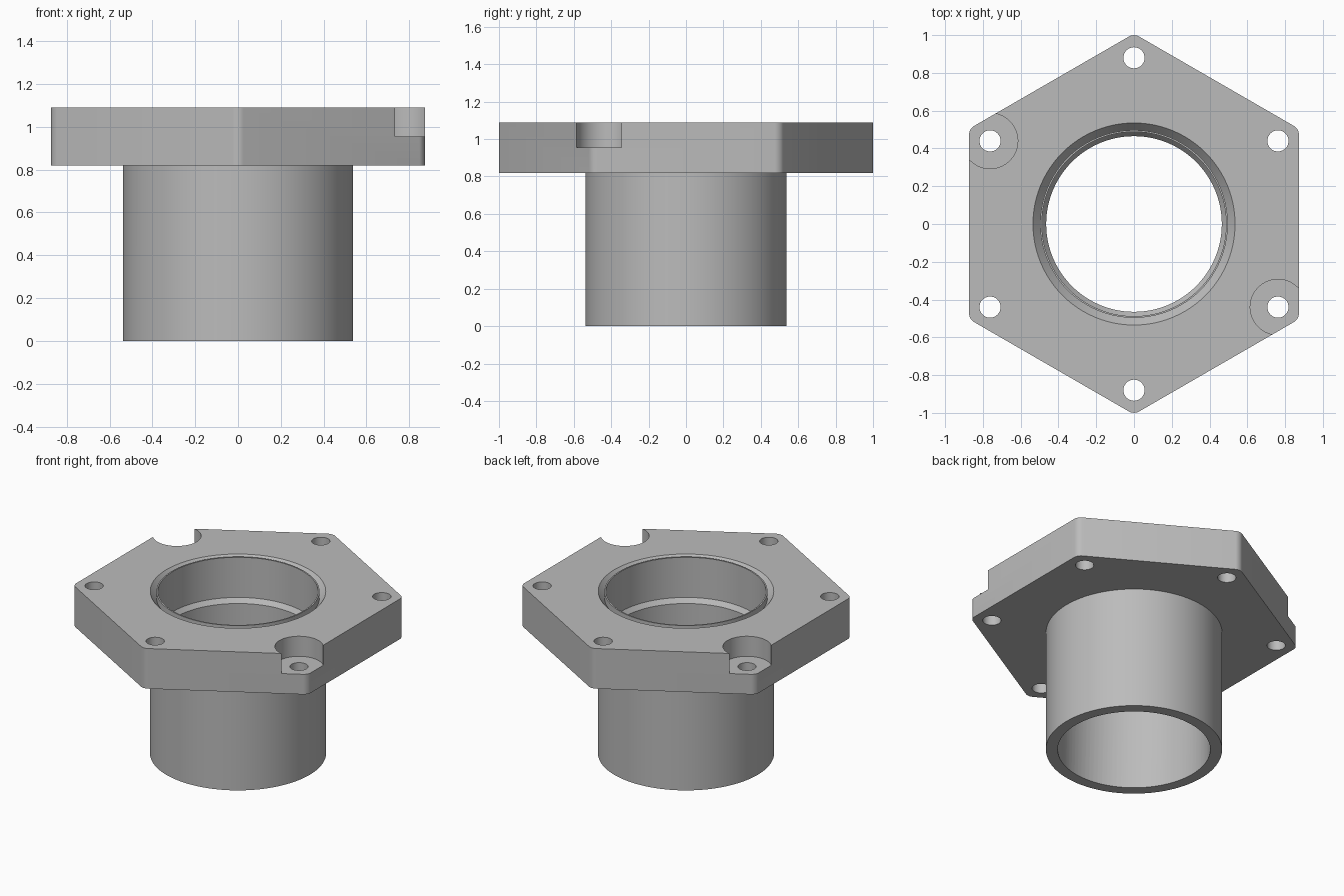
import bpy
import bmesh
from math import pi, sin, cos

cube = bpy.data.objects.get("Cube")
if cube:
    bpy.data.objects.remove(cube, do_unlink=True)

TOP, FLANGE_BASE = 1.09, 0.82
TUBE_R = 0.537

metal = bpy.data.materials.new("plain_grey_metal")
metal.use_nodes = True
grey = (0.5, 0.5, 0.5, 1)
metal.diffuse_color = grey
metal.node_tree.nodes["Principled BSDF"].inputs["Base Color"].default_value = grey


def to_object(bm, name):
    bmesh.ops.recalc_face_normals(bm, faces=bm.faces)
    mesh = bpy.data.meshes.new(name)
    bm.to_mesh(mesh)
    bm.free()
    mesh.materials.append(metal)
    obj = bpy.data.objects.new(name, mesh)
    bpy.context.collection.objects.link(obj)
    return obj


def lathe(name, profile, steps=96, centre=(0, 0)):
    """Spin a closed (radius, height) profile around a vertical axis."""
    bm = bmesh.new()
    ring = [bm.verts.new((r, 0, z)) for r, z in profile]
    edges = [bm.edges.new((a, b)) for a, b in zip(ring, ring[1:] + ring[:1])]
    bmesh.ops.spin(bm, geom=ring + edges, cent=(0, 0, 0), axis=(0, 0, 1),
                   angle=2 * pi, steps=steps, use_merge=True)
    bmesh.ops.remove_doubles(bm, verts=bm.verts, dist=1e-5)
    bmesh.ops.translate(bm, verts=bm.verts, vec=(*centre, 0))
    return to_object(bm, name)


def rod(name, radius, z0, z1, steps=96, centre=(0, 0)):
    return lathe(name, [(0, z0), (radius, z0), (radius, z1), (0, z1)], steps, centre)


def combine(target, tool, operation):
    """Apply a boolean and discard the tool."""
    mod = target.modifiers.new(operation.lower(), "BOOLEAN")
    mod.operation, mod.solver, mod.object = operation, "EXACT", tool
    bpy.context.view_layer.objects.active = target
    bpy.ops.object.modifier_apply(modifier=mod.name)
    bpy.data.objects.remove(tool, do_unlink=True)


# Hexagonal flange with rounded corners
bm = bmesh.new()
corners = [(1.008 * cos(pi / 6 + i * pi / 3), 1.008 * sin(pi / 6 + i * pi / 3))
           for i in range(6)]
base = bm.faces.new([bm.verts.new((x, y, FLANGE_BASE)) for x, y in corners])
top = bmesh.ops.extrude_face_region(bm, geom=[base], use_keep_orig=True)
bmesh.ops.translate(bm, vec=(0, 0, TOP - FLANGE_BASE),
                    verts=[g for g in top["geom"] if isinstance(g, bmesh.types.BMVert)])
upright = [e for e in bm.edges if abs(e.verts[0].co.z - e.verts[1].co.z) > 0.1]
bmesh.ops.bevel(bm, geom=upright, offset=0.029, segments=6, profile=0.5, affect="EDGES")
body = to_object(bm, "flanged_tube")

# Tube hanging below the flange
combine(body, rod("tube", TUBE_R, 0, FLANGE_BASE + 0.1), "UNION")

# Stepped bore with a sloped ledge
combine(body, lathe("bore", [(0, -0.1), (0.465, -0.1), (0.465, 0.79), (0.488, 0.82),
                             (0.488, 1.2), (0, 1.2)]), "DIFFERENCE")

# Sloped seal groove around a thin lip
combine(body, lathe("seal_groove", [(0.497, 1.045), (0.535, TOP), (0.535, 1.2),
                                    (0.497, 1.2)]), "DIFFERENCE")

# Bolt holes at each corner, two of them counterbored
for i in range(6):
    angle = pi / 6 + i * pi / 3
    spot = (0.88 * cos(angle), 0.88 * sin(angle))
    combine(body, rod("bolt_hole", 0.056, 0.7, 1.2, 32, spot), "DIFFERENCE")
    if i in (2, 5):
        combine(body, rod("counterbore", 0.147, 0.955, 1.2, 64, spot), "DIFFERENCE")

# Smooth round walls, crisp edges
bpy.ops.object.select_all(action="DESELECT")
body.select_set(True)
bpy.context.view_layer.objects.active = body
bpy.ops.object.shade_smooth_by_angle(angle=pi / 6)
